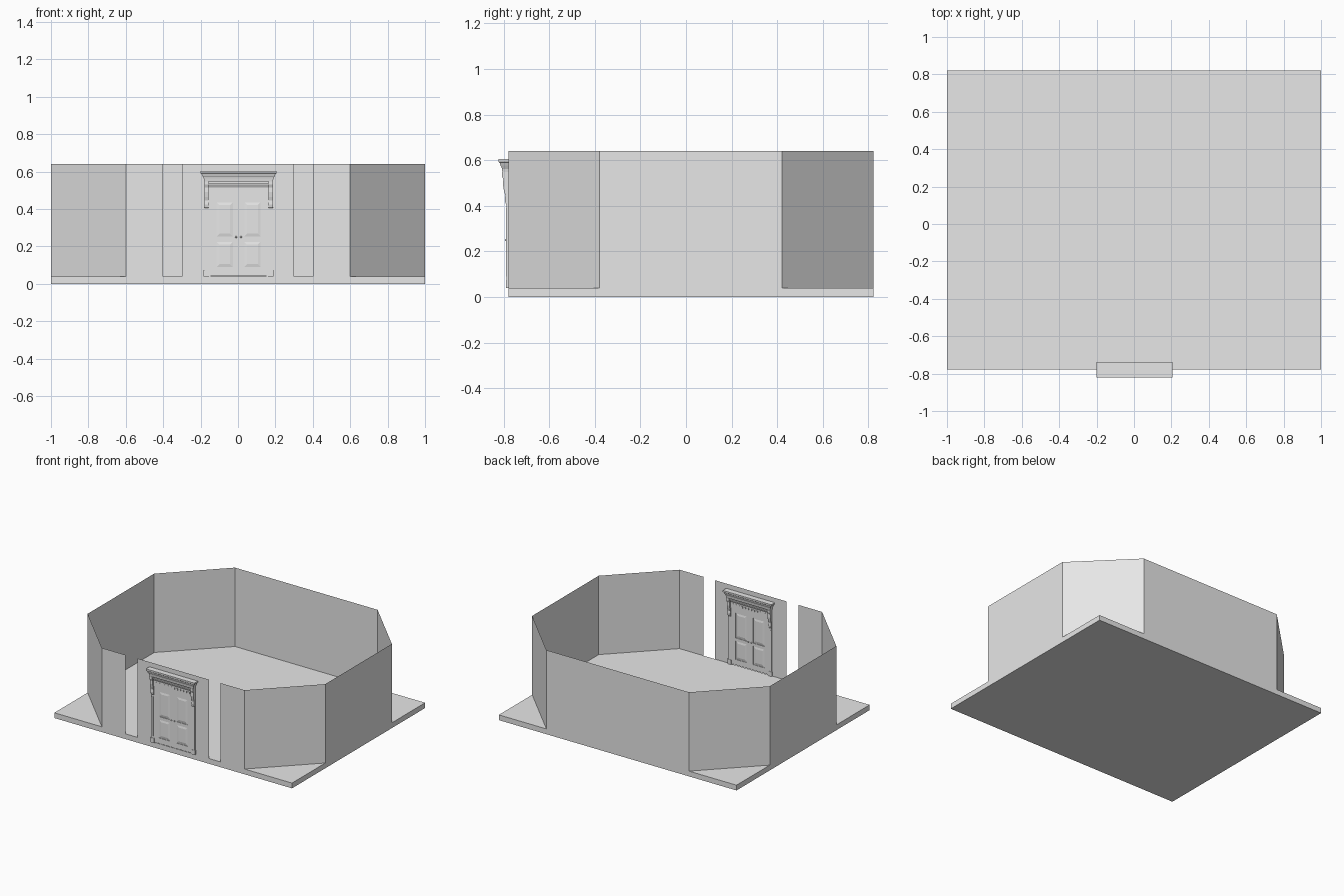
import bpy
import bmesh
from mathutils import Vector

if "Cube" in bpy.data.objects:
    bpy.data.objects.remove(bpy.data.objects["Cube"], do_unlink=True)

grey = bpy.data.materials.new("plain grey")
grey.use_nodes = True
grey.diffuse_color = (0.8, 0.8, 0.8, 1)
grey.node_tree.nodes["Principled BSDF"].inputs["Base Color"].default_value = (0.8, 0.8, 0.8, 1)

FRONT, BACK = -0.779, 0.821
FLOOR, TOP = 0.04, 0.64
DOOR_X = 0.003


def finish(name, bm, solid=True):
    if solid:
        bmesh.ops.recalc_face_normals(bm, faces=bm.faces)
    mesh = bpy.data.meshes.new(name)
    bm.to_mesh(mesh)
    bm.free()
    mesh.materials.append(grey)
    obj = bpy.data.objects.new(name, mesh)
    bpy.context.collection.objects.link(obj)
    return obj


def add_loft(bm, rings):
    """Join equal-length closed rings of points and cap both ends."""
    loops = [[bm.verts.new(p) for p in ring] for ring in rings]
    for a, b in zip(loops, loops[1:]):
        for i in range(len(a)):
            j = (i + 1) % len(a)
            bm.faces.new((a[i], a[j], b[j], b[i]))
    bm.faces.new(loops[0])
    bm.faces.new(loops[-1])


def add_box(bm, x0, x1, y0, y1, z0, z1):
    add_loft(bm, [[(x0, y0, z), (x1, y0, z), (x1, y1, z), (x0, y1, z)] for z in (z0, z1)])


def add_slab(bm, x0, x1, depth, z0, z1):
    """Box centred through the thickness of the front wall."""
    add_box(bm, x0 + DOOR_X, x1 + DOOR_X, FRONT - depth, FRONT + depth, z0, z1)


def moulding(name, steps):
    """Stack rectangles given as half width, half depth, height."""
    bm = bmesh.new()
    add_loft(bm, [[(DOOR_X + sx * w, FRONT + sy * d, z)
                   for sx, sy in ((-1, -1), (1, -1), (1, 1), (-1, 1))]
                  for w, d, z in steps])
    return finish(name, bm)


# Floor slab
bm = bmesh.new()
add_box(bm, -1, 1, FRONT, BACK, 0, FLOOR)
finish("floor_slab", bm)

# Thin perimeter walls, open at two full-height gaps in the front
path = [(0.4, FRONT), (0.6, FRONT), (1, FRONT + 0.4), (1, BACK - 0.4), (0.6, BACK)]
path += [(-x, y) for x, y in reversed(path)]
bm = bmesh.new()
low = [bm.verts.new((x, y, FLOOR)) for x, y in path]
high = [bm.verts.new((x, y, TOP)) for x, y in path]
for i in range(len(path) - 1):
    bm.faces.new((low[i], low[i + 1], high[i + 1], high[i]))
finish("perimeter_wall", bm, False)

# Front wall panel around the doorway
bm = bmesh.new()
outline = [(-0.3, FLOOR), (-0.16, FLOOR), (-0.16, 0.53), (0.16, 0.53),
           (0.16, FLOOR), (0.3, FLOOR), (0.3, TOP), (-0.3, TOP)]
bm.faces.new([bm.verts.new((x, FRONT, z)) for x, z in outline])
finish("door_wall", bm, False)

# Cornice, header moulding and frieze
moulding("cornice", [(0.184, 0.026, 0.548), (0.186, 0.028, 0.562), (0.190, 0.030, 0.570),
                     (0.193, 0.034, 0.576), (0.198, 0.038, 0.588), (0.204, 0.042, 0.592),
                     (0.204, 0.042, 0.604)])
moulding("header_moulding", [(0.160, 0.010, 0.515), (0.161, 0.014, 0.522),
                             (0.163, 0.020, 0.532), (0.163, 0.020, 0.537)])
bm = bmesh.new()
add_slab(bm, -0.16, 0.16, 0.010, 0.472, 0.55)
for i in range(12):
    x = -0.1375 + i * 0.025
    add_slab(bm, x - 0.006, x + 0.006, 0.012, 0.495, 0.508)
finish("frieze", bm)

# Pilasters, plinths, jambs and scrolled brackets on both sides
side_profile = [(0.028, 0.548), (0.028, 0.53), (0.022, 0.515), (0.023, 0.49),
                (0.019, 0.465), (0.013, 0.445), (0.015, 0.425), (0.012, 0.41), (0.008, 0.405)]
bracket_profile = side_profile + [(-y, z) for y, z in reversed(side_profile)]
for side, label in ((1, "left"), (-1, "right")):
    def span(a, b):
        return sorted((side * a, side * b))

    bm = bmesh.new()
    add_slab(bm, *span(0.160, 0.183), 0.008, FLOOR, 0.55)
    add_slab(bm, *span(0.165, 0.178), 0.010, 0.09, 0.39)
    add_slab(bm, *span(0.157, 0.187), 0.011, FLOOR, 0.075)
    add_slab(bm, *span(0.148, 0.160), 0.006, FLOOR, 0.475)
    finish(label + "_pilaster", bm)

    bm = bmesh.new()
    add_loft(bm, [[(DOOR_X + x, FRONT + y, z) for y, z in bracket_profile]
                  for x in span(0.160, 0.183)])
    finish(label + "_bracket", bm)

    # Door leaf with stiles, rails and raised panels on both faces
    bm = bmesh.new()
    add_slab(bm, *span(0.001, 0.150), 0.001, 0.045, 0.472)
    for a, b in ((0.001, 0.027), (0.121, 0.150)):
        add_slab(bm, *span(a, b), 0.005, 0.045, 0.472)
    for z0, z1 in ((0.045, 0.087), (0.228, 0.250), (0.440, 0.472)):
        add_slab(bm, *span(0.027, 0.121), 0.005, z0, z1)
    for z0, z1 in ((0.087, 0.228), (0.250, 0.440)):
        for face in (-1, 1):
            rings = []
            for inset, depth in ((0.004, 0.001), (0.018, 0.004)):
                x0, x1 = span(0.027 + inset, 0.121 - inset)
                y = FRONT + face * depth
                rings.append([(DOOR_X + x, y, z) for x, z in
                              ((x0, z0 + inset), (x1, z0 + inset),
                               (x1, z1 - inset), (x0, z1 - inset))])
            add_loft(bm, rings)
    finish(label + "_door_leaf", bm)

    # Door knobs
    bm = bmesh.new()
    for face in (-1, 1):
        ball = bmesh.ops.create_uvsphere(bm, u_segments=12, v_segments=8, radius=0.005)
        bmesh.ops.translate(bm, verts=ball["verts"],
                            vec=Vector((DOOR_X + side * 0.013, FRONT + face * 0.009, 0.25)))
    for f in bm.faces:
        f.smooth = True
    finish(label + "_door_knobs", bm)
